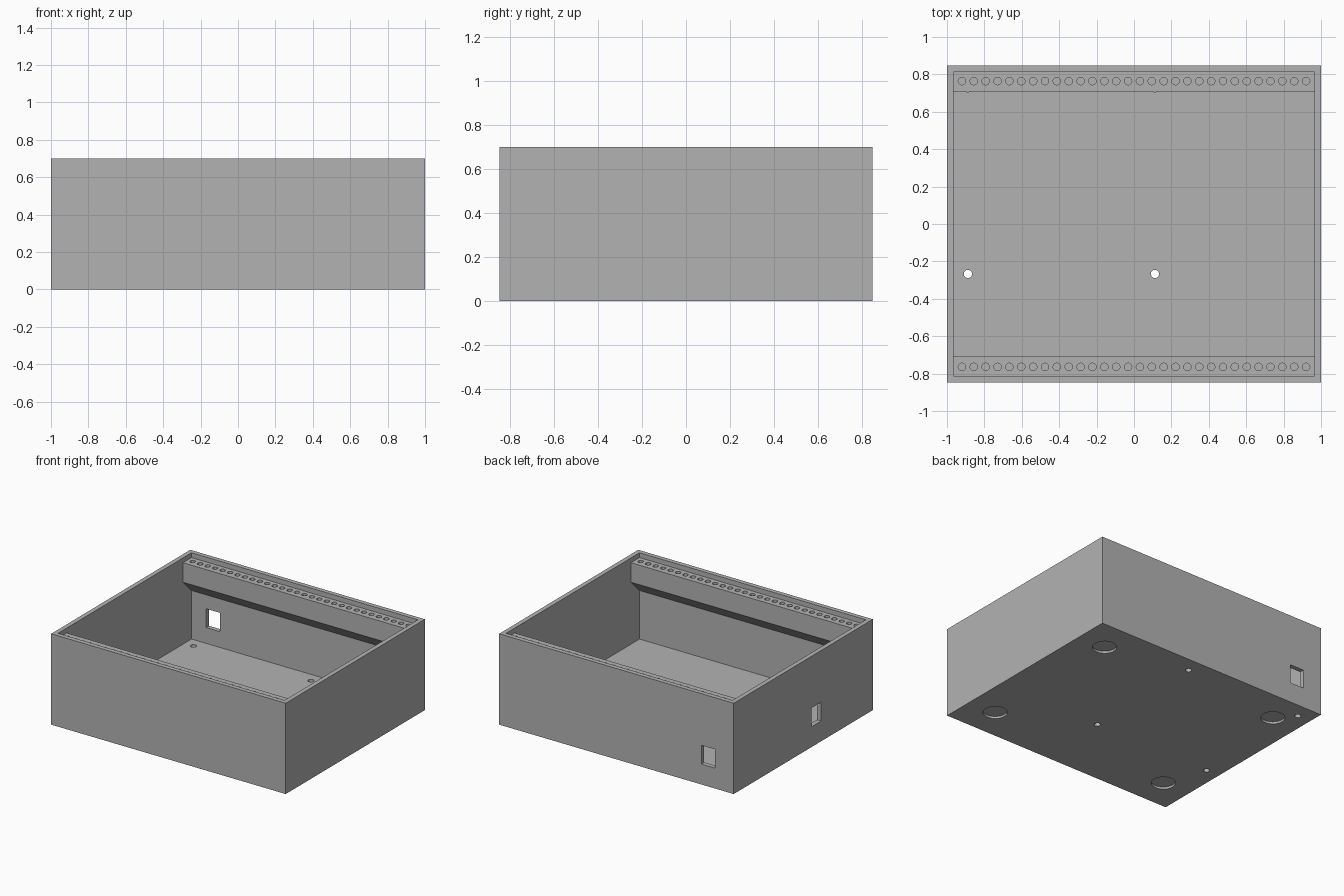
import bpy, bmesh
from mathutils import Matrix, Vector

if "Cube" in bpy.data.objects:
    bpy.data.objects.remove(bpy.data.objects["Cube"])

W, D, H = 1.0, 0.847, 0.70           # half width, half depth, height
T = 0.035                            # wall and floor thickness
IX, IY = W - T, D - T                # inner half sizes
RAIL_Y, RAIL_TOP, RAIL_LOW = 0.708, 0.663, 0.513

grey = bpy.data.materials.new("grey_plastic")
grey.diffuse_color = (0.45, 0.45, 0.45, 1)
grey.use_nodes = True
grey.node_tree.nodes["Principled BSDF"].inputs["Base Color"].default_value = grey.diffuse_color


def add_box(bm, lo, hi):
    lo, hi = Vector(lo), Vector(hi)
    m = Matrix.Translation((lo + hi) / 2) @ Matrix.Diagonal((*(hi - lo), 1))
    bmesh.ops.create_cube(bm, size=1, matrix=m)


def add_cylinder(bm, x, y, z0, z1, r, sides):
    bmesh.ops.create_cone(bm, cap_ends=True, segments=sides, radius1=r, radius2=r,
                          depth=z1 - z0, matrix=Matrix.Translation((x, y, (z0 + z1) / 2)))


def finish(bm, name):
    bmesh.ops.recalc_face_normals(bm, faces=bm.faces)
    mesh = bpy.data.meshes.new(name)
    bm.to_mesh(mesh)
    bm.free()
    mesh.materials.append(grey)
    obj = bpy.data.objects.new(name, mesh)
    bpy.context.collection.objects.link(obj)
    return obj


def cut(obj, cutter):
    mod = obj.modifiers.new("cut", 'BOOLEAN')
    mod.operation, mod.solver, mod.object = 'DIFFERENCE', 'EXACT', cutter
    cutter.hide_render = True
    bpy.context.view_layer.objects.active = obj
    bpy.ops.object.modifier_apply(modifier=mod.name)
    bpy.data.objects.remove(cutter)


# Solid outer block
bm = bmesh.new()
add_box(bm, (-W, -D, 0), (W, D, H))
case = finish(bm, "open_case")

# Cavity: its section leaves a chamfered rail along the front and back walls
side = [(IY, T), (IY, RAIL_LOW - (IY - RAIL_Y)), (RAIL_Y, RAIL_LOW),
        (RAIL_Y, RAIL_TOP), (IY, RAIL_TOP), (IY, H + 0.1)]
section = side + [(-y, z) for y, z in reversed(side)]
bm = bmesh.new()
face = bm.faces.new([bm.verts.new((-IX, y, z)) for y, z in section])
ext = bmesh.ops.extrude_face_region(bm, geom=[face])
bmesh.ops.translate(bm, vec=(2 * IX, 0, 0),
                    verts=[v for v in ext["geom"] if isinstance(v, bmesh.types.BMVert)])
cut(case, finish(bm, "cavity_cutter"))

bm = bmesh.new()
# Row of blind screw holes in each rail
for y in (-0.764, 0.764):
    for i in range(30):
        add_cylinder(bm, -0.92 + i * 1.84 / 29, y, RAIL_TOP - 0.08, RAIL_TOP + 0.02, 0.02, 24)
# Mounting holes through the floor
for x in (-0.888, 0.112):
    for y in (-0.267, 0.728):
        add_cylinder(bm, x, y, -0.05, T + 0.03, 0.022, 24)
# Shallow round foot recesses underneath
for x in (-0.77, 0.77):
    for y in (-0.597, 0.597):
        add_cylinder(bm, x, y, -0.05, 0.017, 0.085, 48)
# Socket openings in the back and left walls
add_box(bm, (-0.84, IY - 0.02, 0.157), (-0.724, D + 0.05, 0.302))
add_box(bm, (-W - 0.05, -0.215, 0.157), (-IX + 0.02, -0.1, 0.302))
cut(case, finish(bm, "opening_cutter"))

# Smooth only the round hole walls
bpy.ops.object.select_all(action='DESELECT')
case.select_set(True)
bpy.context.view_layer.objects.active = case
bpy.ops.object.shade_smooth_by_angle(angle=0.52)
